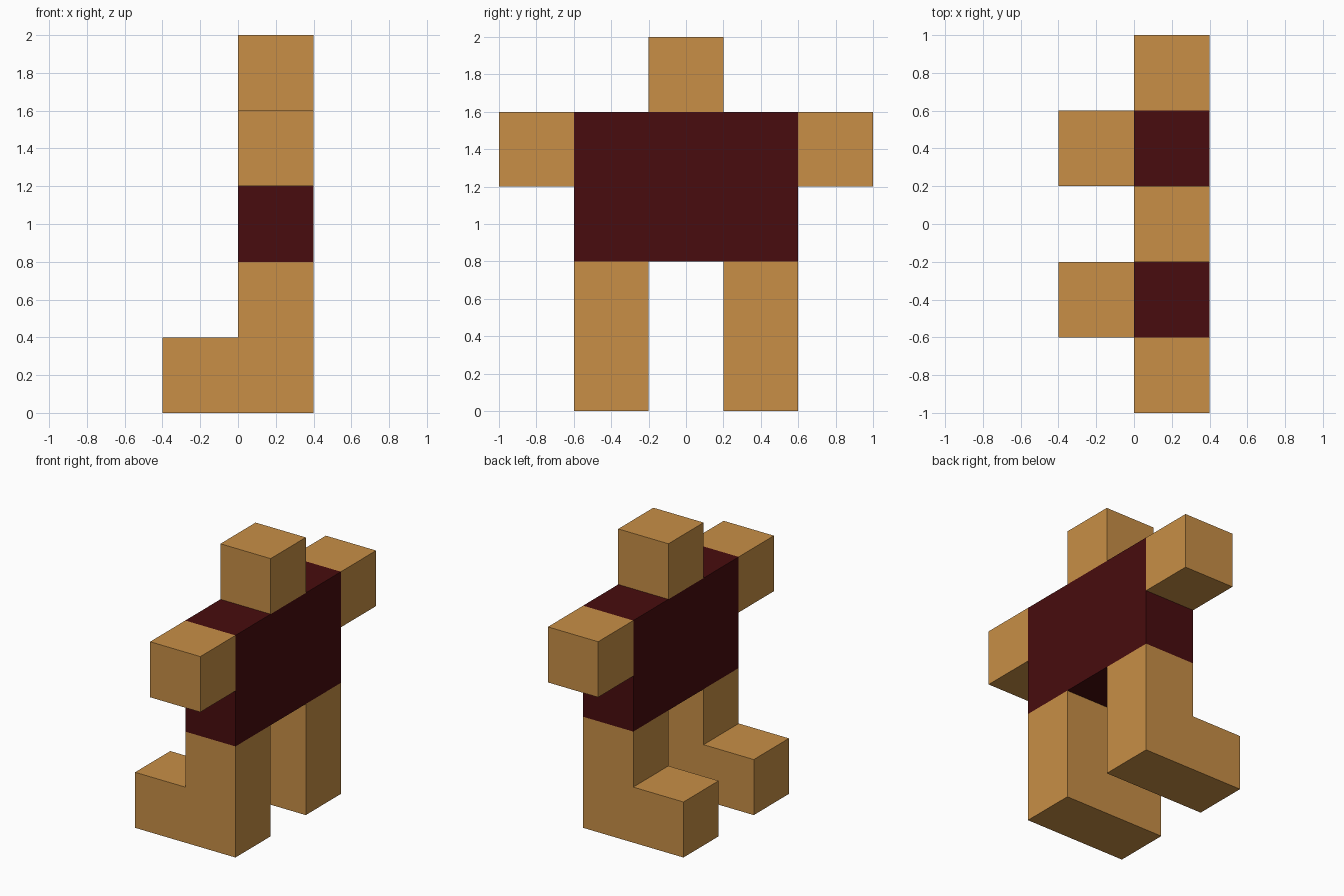
import bpy, bmesh
from mathutils import Vector

if "Cube" in bpy.data.objects:
    bpy.data.objects.remove(bpy.data.objects["Cube"])

U = 0.4  # edge of one building block


def material(name, color):
    m = bpy.data.materials.new(name)
    m.diffuse_color = (*color, 1)
    m.use_nodes = True
    m.node_tree.nodes["Principled BSDF"].inputs["Base Color"].default_value = m.diffuse_color
    return m


TAN = material("tan", (0.578, 0.275, 0.061))
MAROON = material("dark maroon", (0.065, 0.0037, 0.0044))


def block(x, y, z):
    """Set of unit cells filling the given half-open x, y, z ranges."""
    return {(i, j, k) for i in range(*x) for j in range(*y) for k in range(*z)}


# Parts in block units (y is shifted by half a block, so row 0 is centred)
parts = {
    "torso": (block((0, 1), (-1, 2), (2, 4)), MAROON),
    "head": (block((0, 1), (0, 1), (4, 5)), TAN),
}
for side, j in (("left", 1), ("right", -1)):
    parts[side + "_arm"] = (block((0, 1), (2 * j, 2 * j + 1), (3, 4)), TAN)
    # Leg column with the foot stepping out towards -x
    leg = block((0, 1), (j, j + 1), (0, 2)) | block((-1, 0), (j, j + 1), (0, 1))
    parts[side + "_leg"] = (leg, TAN)

filled = set().union(*(cells for cells, _ in parts.values()))


def build(name, cells, mat):
    """Join cells into one shell, leaving out faces hidden against other blocks."""
    bm = bmesh.new()
    for cell in cells:
        centre = Vector(cell) + Vector((0.5, 0, 0.5))
        cube = bmesh.ops.create_cube(bm, size=1)["verts"]
        faces = list({f for v in cube for f in v.link_faces})
        bm.normal_update()
        hidden = [f for f in faces
                  if tuple(round(c + n) for c, n in zip(cell, f.normal)) in filled]
        bmesh.ops.translate(bm, verts=cube, vec=centre)
        bmesh.ops.delete(bm, geom=hidden, context="FACES")
    bmesh.ops.remove_doubles(bm, verts=bm.verts[:], dist=0.001)
    bmesh.ops.dissolve_limit(bm, angle_limit=0.01, verts=bm.verts[:], edges=bm.edges[:])
    bmesh.ops.scale(bm, verts=bm.verts[:], vec=(U, U, U))
    mesh = bpy.data.meshes.new(name)
    bm.to_mesh(mesh)
    bm.free()
    mesh.materials.append(mat)
    bpy.context.collection.objects.link(bpy.data.objects.new(name, mesh))


for name, (cells, mat) in parts.items():
    build(name, cells, mat)
